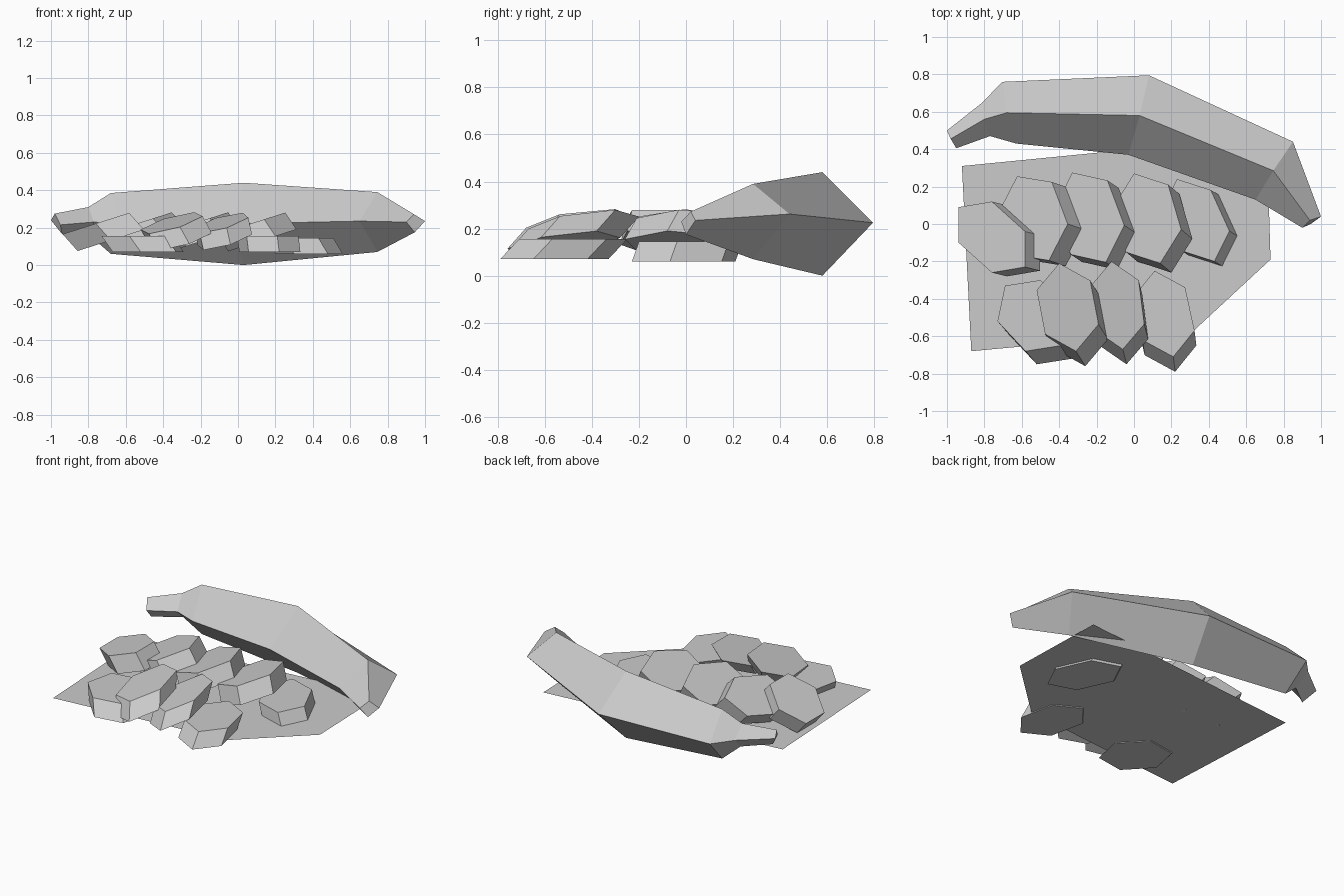
import bpy, bmesh, math
from mathutils import Vector

if "Cube" in bpy.data.objects:
    bpy.data.objects.remove(bpy.data.objects["Cube"])


def make_object(name, bm):
    bmesh.ops.recalc_face_normals(bm, faces=bm.faces)
    mesh = bpy.data.meshes.new(name)
    bm.to_mesh(mesh)
    bm.free()
    obj = bpy.data.objects.new(name, mesh)
    bpy.context.collection.objects.link(obj)
    return obj


def loft(name, rings):
    """Skin a list of equal rings and cap both ends."""
    bm = bmesh.new()
    rows = [[bm.verts.new(p) for p in ring] for ring in rings]
    n = len(rows[0])
    for a, b in zip(rows, rows[1:]):
        for i in range(n):
            j = (i + 1) % n
            bm.faces.new((a[i], a[j], b[j], b[i]))
    bm.faces.new(rows[0])
    bm.faces.new(rows[-1])
    return make_object(name, bm)


# Thin board sheet under the slices
bm = bmesh.new()
outline = [(-0.92, 0.31), (-0.87, -0.68), (0.32, -0.57), (0.73, -0.19), (0.71, 0.47)]
bm.faces.new([bm.verts.new((x, y, 0.075)) for x, y in outline])
bmesh.ops.recalc_face_normals(bm, faces=bm.faces)
for f in bm.faces:
    if f.normal.z < 0:
        f.normal_flip()
mesh = bpy.data.meshes.new("board")
bm.to_mesh(mesh)
bm.free()
bpy.context.collection.objects.link(bpy.data.objects.new("board", mesh))

# Curved four-sided fruit: outer, top, inner, bottom ridge at each section
fruit_sections = [
    [(-1.00, 0.50, 0.24), (-0.98, 0.455, 0.275), (-0.95, 0.405, 0.215), (-0.94, 0.44, 0.165)],
    [(-0.81, 0.65, 0.235), (-0.80, 0.56, 0.31), (-0.77, 0.47, 0.23), (-0.79, 0.56, 0.155)],
    [(-0.705, 0.76, 0.225), (-0.68, 0.595, 0.385), (-0.63, 0.43, 0.22), (-0.68, 0.595, 0.06)],
    [(0.08, 0.795, 0.225), (0.03, 0.58, 0.44), (-0.03, 0.37, 0.22), (0.03, 0.58, 0.0)],
    [(0.85, 0.44, 0.262), (0.745, 0.285, 0.39), (0.65, 0.13, 0.235), (0.745, 0.285, 0.07)],
    [(1.00, 0.04, 0.235), (0.94, 0.02, 0.272), (0.90, -0.02, 0.23), (0.945, 0.0, 0.175)],
]
loft("fruit", fruit_sections)


def slice_prism(name, c, v, u, shift, tilt, zc, drop):
    """Skewed hexagonal slice: top centre, two radius vectors, base shift, slopes."""
    c, v, u = Vector(c), Vector(v), Vector(u)
    top = []
    for k in range(6):
        a = math.radians(30 + 60 * k)
        d = u * math.cos(a) + v * math.sin(a)
        top.append(Vector((c.x + d.x, c.y + d.y, zc + tilt[0] * d.x + tilt[1] * d.y)))
    off = Vector((shift[0], shift[1], -drop))
    loft(name, [top, [p + off for p in top]])


# Slices: centre, long radius, cross radius, base shift, lean kind
FLAT, SIDE, DIAG = ((0, 0), 0.155, 0.085), ((0.32, 0.0), 0.222, 0.09), ((0.3, 0.15), 0.225, 0.09)
slices = [
    ((-0.76, -0.07), (0.0, 0.19), (0.205, -0.075), (0.08, -0.02), SIDE),
    ((-0.54, 0.03), (-0.085, 0.225), (0.165, 0.095), (0.09, -0.03), SIDE),
    ((-0.24, 0.035), (-0.09, 0.24), (0.165, 0.09), (0.06, -0.04), SIDE),
    ((0.07, 0.03), (-0.07, 0.24), (0.17, 0.07), (0.06, -0.05), SIDE),
    ((0.33, 0.02), (-0.10, 0.22), (0.15, 0.06), (0.05, -0.03), FLAT),
    ((-0.54, -0.49), (0.04, 0.19), (0.196, -0.075), (0.06, -0.07), FLAT),
    ((-0.355, -0.445), (-0.045, 0.235), (0.165, 0.03), (0.05, -0.08), DIAG),
    ((-0.09, -0.435), (-0.03, 0.235), (0.15, 0.02), (0.02, -0.08), DIAG),
    ((0.16, -0.48), (-0.05, 0.23), (0.16, 0.03), (0.01, -0.08), FLAT),
]
for i, (c, v, u, shift, (tilt, zc, drop)) in enumerate(slices):
    if i == 4:  # this slice sinks slightly through the board
        zc -= 0.01
    slice_prism(f"slice_{i + 1}", c, v, u, shift, tilt, zc, drop)
